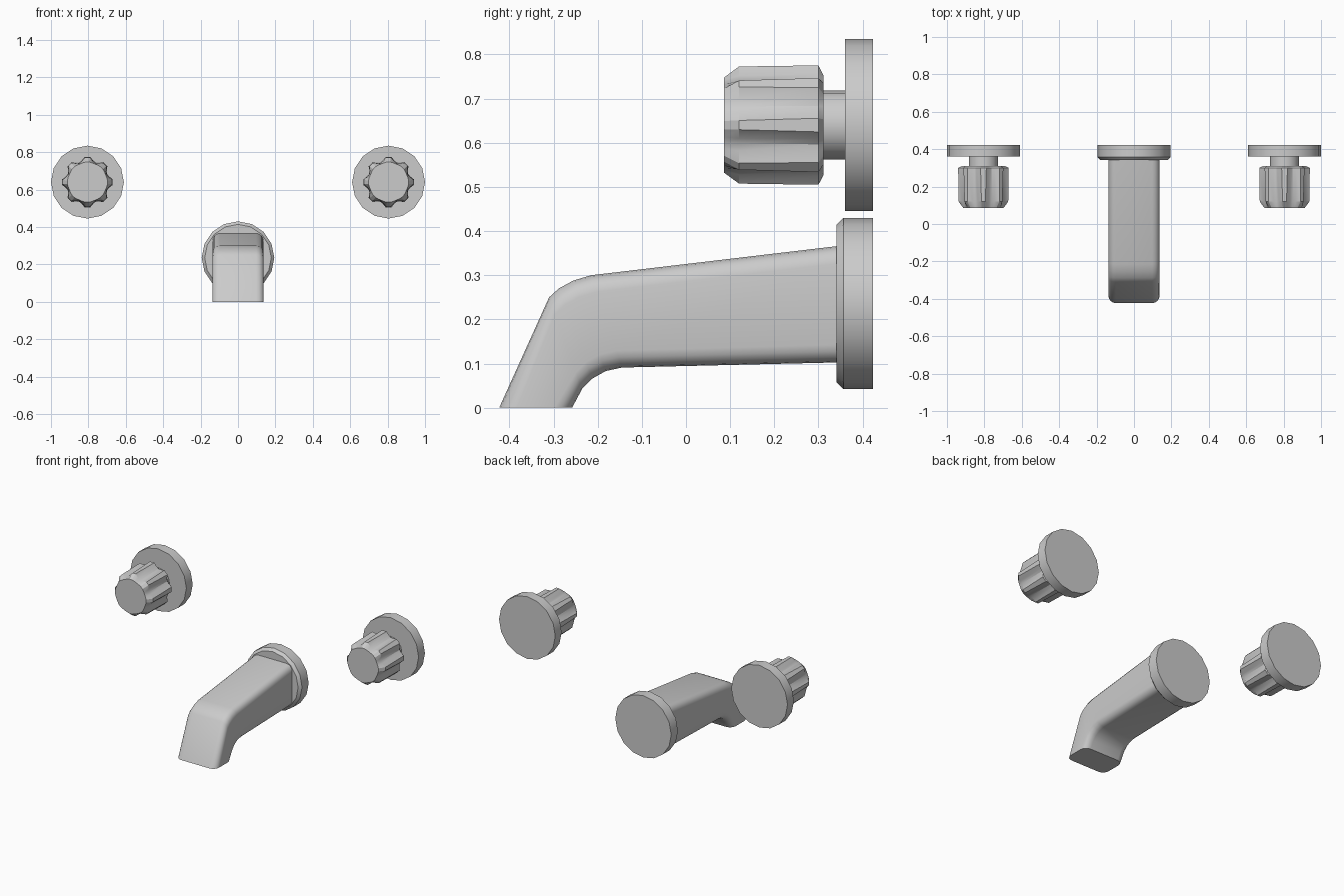
import bpy, bmesh, math
from math import sin, cos, pi, radians
from mathutils import Vector

if "Cube" in bpy.data.objects:
    bpy.data.objects.remove(bpy.data.objects["Cube"])

metal = bpy.data.materials.new("grey_metal")
metal.diffuse_color = (0.6, 0.6, 0.6, 1)
metal.use_nodes = True
metal.node_tree.nodes["Principled BSDF"].inputs["Base Color"].default_value = metal.diffuse_color


def loft(name, rings, angle=30):
    """Skin a list of equal-length point rings and cap both ends."""
    bm = bmesh.new()
    vs = [[bm.verts.new(p) for p in ring] for ring in rings]
    n = len(vs[0])
    for a, b in zip(vs, vs[1:]):
        for i in range(n):
            j = (i + 1) % n
            bm.faces.new((a[i], a[j], b[j], b[i]))
    bm.faces.new(vs[0])
    bm.faces.new(vs[-1])
    bmesh.ops.recalc_face_normals(bm, faces=bm.faces)
    me = bpy.data.meshes.new(name)
    bm.to_mesh(me)
    bm.free()
    me.materials.append(metal)
    ob = bpy.data.objects.new(name, me)
    bpy.context.collection.objects.link(ob)
    bpy.ops.object.select_all(action='DESELECT')
    ob.select_set(True)
    bpy.context.view_layer.objects.active = ob
    bpy.ops.object.shade_smooth_by_angle(angle=radians(angle))
    return ob


def turned(name, x, z, profile, sides=16):
    """Round part along y from (y, radius) pairs."""
    return loft(name, [[(x + r * cos(2 * pi * i / sides), y, z + r * sin(2 * pi * i / sides))
                        for i in range(sides)] for y, r in profile])


def knob_ring(x, z, y, ridge, valley, half):
    """Eight narrow ridges with concave flutes between them."""
    pts = []
    for k in range(8):
        mid = valley + (ridge - valley) * 0.25
        for deg, r in ((-half, ridge), (half, ridge), (15, mid), (22.5, valley), (30, mid)):
            a = radians(45 * k + deg)
            pts.append((x + r * cos(a), y, z + r * sin(a)))
    return pts


# Two wall handles: plate, stem, fluted knob
for side, x in (("left", -0.805), ("right", 0.805)):
    z = 0.64
    turned(side + "_wall_plate", x, z, [(0.36, 0.195), (0.423, 0.195)])
    turned(side + "_stem", x, z, [(0.30, 0.078), (0.37, 0.078)])
    loft(side + "_knob", [knob_ring(x, z, *s) for s in (
        (0.086, 0.108, 0.105, 5),
        (0.12, 0.133, 0.110, 4.5),
        (0.30, 0.136, 0.114, 6.5),
        (0.311, 0.114, 0.108, 6.5))], 25)

# Spout flange with chamfered front edge
turned("spout_flange", 0, 0.236, [(0.341, 0.178), (0.357, 0.194), (0.423, 0.194)])


def spout_ring(outer, inner, half=0.137, rad=0.04, steps=4):
    """Rounded rectangle spanning outer to inner points in the yz plane."""
    o, i = Vector((0, *outer)), Vector((0, *inner))
    c, axis = (o + i) / 2, (o - i).normalized()
    h = (o - i).length / 2
    pts = []
    for q, (sx, sv) in enumerate(((1, 1), (-1, 1), (-1, -1), (1, -1))):
        for s in range(steps + 1):
            a = pi / 2 * (q + s / steps)
            u = sx * (half - rad) + rad * cos(a)
            v = sv * (h - rad) + rad * sin(a)
            pts.append(c + Vector((u, 0, 0)) + axis * v)
    return pts


# Spout: (outer, inner) points from the outlet back to the wall
loft("spout", [spout_ring(o, i) for o, i in (
    ((-0.423, 0), (-0.258, 0)),
    ((-0.31, 0.25), (-0.235, 0.043)),
    ((-0.288, 0.27), (-0.212, 0.066)),
    ((-0.255, 0.288), (-0.182, 0.083)),
    ((-0.215, 0.30), (-0.145, 0.091)),
    ((0.36, 0.368), (0.36, 0.103)))], 35)
